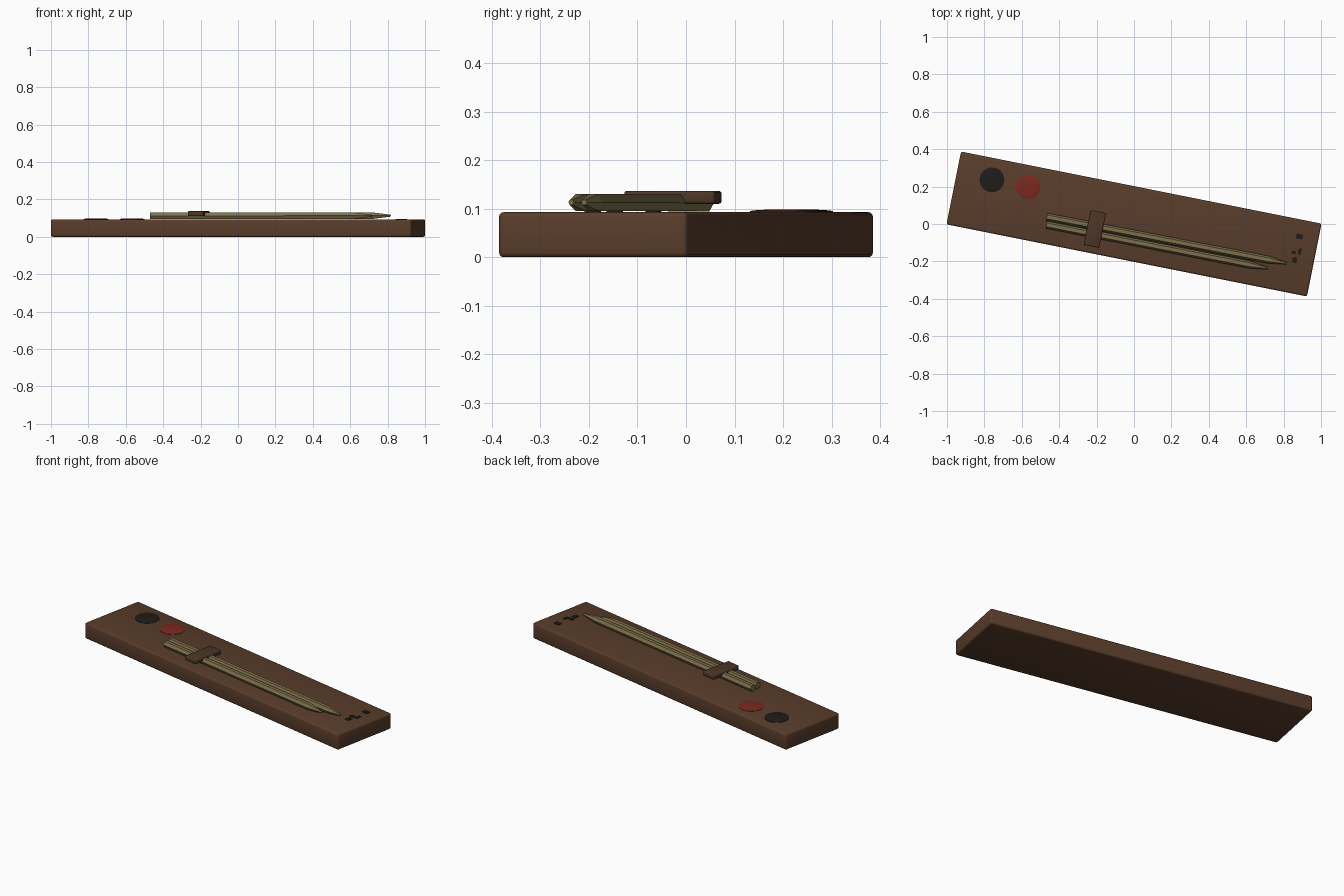
import bpy, bmesh
from math import pi, cos, sin
from mathutils import Matrix, Vector

if "Cube" in bpy.data.objects:
    bpy.data.objects.remove(bpy.data.objects["Cube"])

TURN = Matrix.Rotation(-0.1974, 4, 'Z')   # whole palette is turned on the table


def material(name, rgb):
    m = bpy.data.materials.new(name)
    m.diffuse_color = (*rgb, 1)
    m.use_nodes = True
    m.node_tree.nodes["Principled BSDF"].inputs["Base Color"].default_value = m.diffuse_color
    return m


wood = material("wood", (0.10, 0.046, 0.024))
dark_wood = material("dark_wood", (0.075, 0.036, 0.02))
reed = material("reed", (0.21, 0.165, 0.07))
black = material("black_ink", (0.014, 0.012, 0.011))
red = material("red_ink", (0.20, 0.022, 0.015))


def finish(name, bm, mat, smooth=False):
    bmesh.ops.recalc_face_normals(bm, faces=bm.faces)
    bm.transform(TURN)
    me = bpy.data.meshes.new(name)
    bm.to_mesh(me)
    bm.free()
    ob = bpy.data.objects.new(name, me)
    bpy.context.collection.objects.link(ob)
    me.materials.append(mat)
    if smooth:
        bpy.ops.object.select_all(action='DESELECT')
        bpy.context.view_layer.objects.active = ob
        ob.select_set(True)
        bpy.ops.object.shade_smooth_by_angle(angle=0.6)
    return ob


def box(name, center, size, mat, bevel=0.0):
    bm = bmesh.new()
    bmesh.ops.create_cube(bm, size=1, matrix=Matrix.Translation(center) @ Matrix.Diagonal((*size, 1)))
    if bevel:
        bmesh.ops.bevel(bm, geom=bm.edges[:], offset=bevel, segments=3, profile=0.5, affect='EDGES')
    return finish(name, bm, mat, bool(bevel))


def loft(name, rings, mat, smooth=False):
    """Skin a list of equal-sized point rings and cap both ends."""
    bm = bmesh.new()
    vs = [[bm.verts.new(p) for p in r] for r in rings]
    n = len(vs[0])
    for a, b in zip(vs, vs[1:]):
        for i in range(n):
            bm.faces.new((a[i], a[(i + 1) % n], b[(i + 1) % n], b[i]))
    bm.faces.new(vs[0])
    bm.faces.new(vs[-1])
    return finish(name, bm, mat, smooth)


def ink_well(name, u, v, mat):
    profile = [(0.066, 0.088), (0.066, 0.095), (0.060, 0.0965), (0.035, 0.098), (0.012, 0.0988)]
    rings = [[(u + r * cos(2 * pi * i / 32), v + r * sin(2 * pi * i / 32), z) for i in range(32)]
             for r, z in profile]
    loft(name, rings, mat, True)


def pen(name, start, tip):
    # six-sided reed with a sharpened, blunt-ended point
    a, b = Vector((*start, 0.112)), Vector((*tip, 0.113))
    d = (b - a).normalized()
    side = Vector((-d.y, d.x, 0))
    stations = [(a, 0.020), (b - d * 0.10, 0.020), (b, 0.006)]
    rings = [[p + side * r * cos(pi * i / 3) + Vector((0, 0, r * sin(pi * i / 3))) for i in range(6)]
             for p, r in stations]
    loft(name, rings, reed)


# wooden palette board
box("palette_board", (0, 0, 0.0465), (1.965, 0.397, 0.093), wood, 0.01)

# ink cakes
ink_well("black_ink_cake", -0.791, 0.083, black)
ink_well("red_ink_cake", -0.594, 0.083, red)

# reed pens and the strap over them
pen("long_reed_pen", (-0.465, -0.054), (0.841, -0.046))
pen("short_reed_pen", (-0.458, -0.096), (0.747, -0.092))
box("pen_strap", (-0.20, -0.0675, 0.1235), (0.084, 0.19, 0.027), dark_wood, 0.006)

# small inlaid marks at the far end
for i, (u, v, su, sv) in enumerate([(0.880, 0.108, 0.036, 0.026), (0.898, 0.030, 0.016, 0.032),
                                    (0.868, 0.018, 0.022, 0.018), (0.880, -0.020, 0.024, 0.030)]):
    box(f"inlay_mark_{i + 1}", (u, v, 0.0935), (su, sv, 0.006), black)
